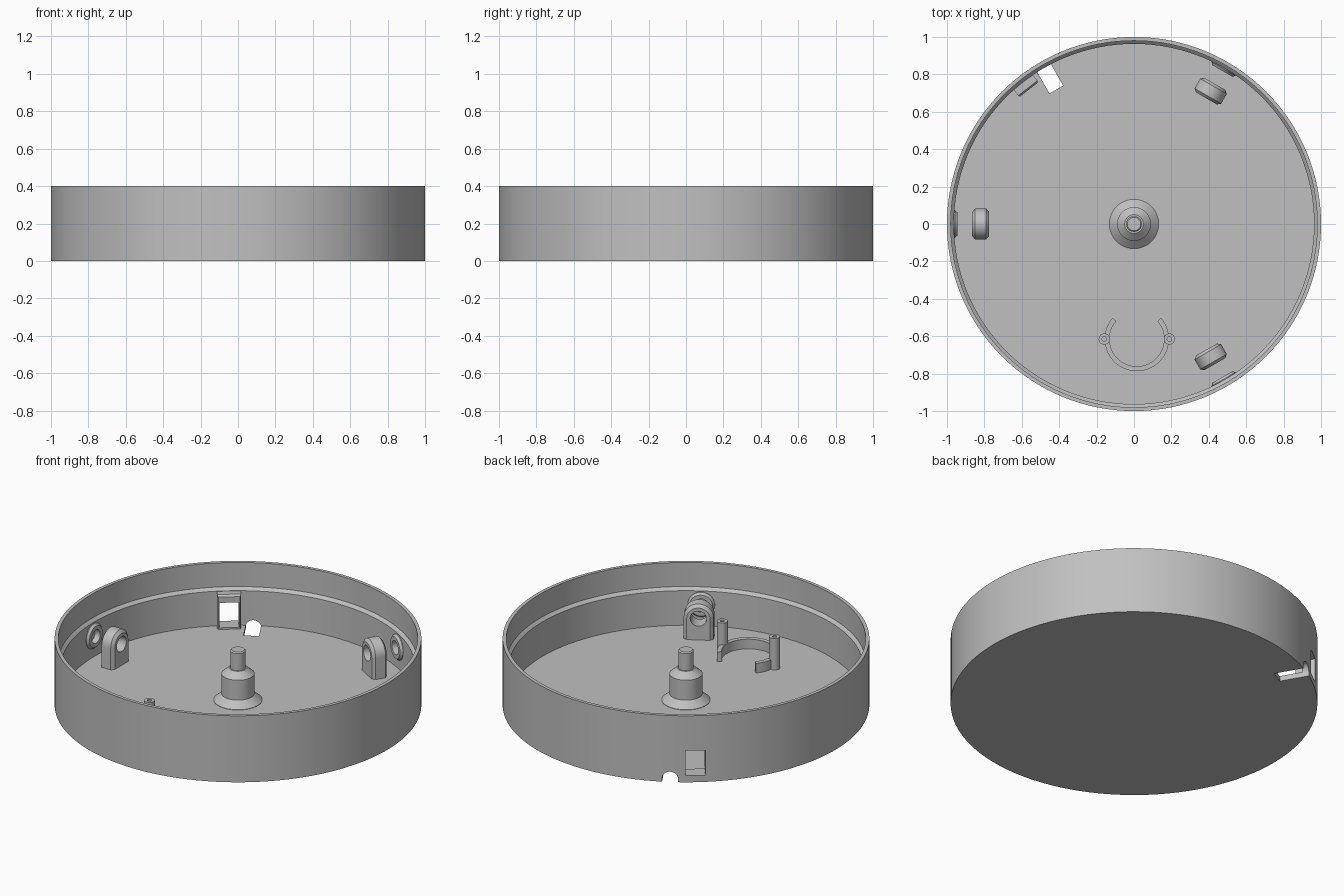
import bpy
import bmesh
from math import cos, sin, pi, radians
from mathutils import Matrix

if "Cube" in bpy.data.objects:
    bpy.data.objects.remove(bpy.data.objects["Cube"], do_unlink=True)

grey = bpy.data.materials.new("plain grey")
grey.use_nodes = True
COLOUR = (0.53, 0.53, 0.53, 1)
grey.diffuse_color = COLOUR
grey.node_tree.nodes["Principled BSDF"].inputs["Base Color"].default_value = COLOUR


def loft(name, rings, turn=0, shift=(0, 0, 0)):
    """Bridge closed rings of points, cap both ends, then turn about z."""
    bm = bmesh.new()
    loops = [[bm.verts.new(p) for p in ring] for ring in rings]
    for a, b in zip(loops, loops[1:]):
        for i in range(len(a)):
            j = (i + 1) % len(a)
            bm.faces.new((a[i], a[j], b[j], b[i]))
    bm.faces.new(loops[0])
    bm.faces.new(loops[-1])
    bmesh.ops.recalc_face_normals(bm, faces=bm.faces)
    bm.transform(Matrix.Translation(shift) @ Matrix.Rotation(radians(turn), 4, 'Z'))
    mesh = bpy.data.meshes.new(name)
    bm.to_mesh(mesh)
    bm.free()
    mesh.materials.append(grey)
    ob = bpy.data.objects.new(name, mesh)
    bpy.context.collection.objects.link(ob)
    return ob


def circle(r, z, n=48):
    return [(r * cos(2 * pi * i / n), r * sin(2 * pi * i / n), z) for i in range(n)]


def disc(x, r, z, n=32):
    """Circle facing along x."""
    return [(x, r * cos(2 * pi * i / n), z + r * sin(2 * pi * i / n)) for i in range(n)]


def arch(x, half, centre, base, n=20):
    """Round-topped outline facing along x."""
    top = [(x, half * cos(pi * i / n), centre + half * sin(pi * i / n)) for i in range(n + 1)]
    return top + [(x, -half, base), (x, half, base)]


def rect(x, half, low, high):
    return [(x, -half, low), (x, half, low), (x, half, high), (x, -half, high)]


def cut(ob, cutter):
    cutter.hide_render = True
    mod = ob.modifiers.new("cut", 'BOOLEAN')
    mod.operation = 'DIFFERENCE'
    mod.solver = 'EXACT'
    mod.object = cutter
    bpy.context.view_layer.objects.active = ob
    bpy.ops.object.modifier_apply(modifier=mod.name)
    bpy.data.objects.remove(cutter, do_unlink=True)


FLOOR = 0.03
AXLE = 0.158
parts = []

# Round tray with a sloped ledge inside the wall
tray = loft("tray", [circle(r, z, 128) for r, z in
                     [(1, 0), (1, 0.4), (0.98, 0.4), (0.98, 0.255), (0.963, 0.238), (0.963, FLOOR)]])
parts.append(tray)

# Stepped centre post
parts.append(loft("centre_post", [circle(r, z) for r, z in
                                  [(0.132, FLOOR - 0.01), (0.132, FLOOR + 0.002), (0.09, 0.07),
                                   (0.09, 0.19), (0.05, 0.225), (0.042, 0.225),
                                   (0.042, 0.328), (0.036, 0.334)]]))

# Three axle brackets, each facing a socket ring on the wall
for label, angle in (("right", 180), ("back", 60), ("front", -60)):
    bracket = loft(label + "_bracket",
                   [arch(x, half, AXLE, FLOOR - 0.01) for x, half in
                    [(0.775, 0.064), (0.79, 0.082), (0.85, 0.082), (0.865, 0.064)]], angle)
    cut(bracket, loft("hole", [disc(0.7, 0.045, AXLE), disc(0.9, 0.045, AXLE)], angle))
    socket = loft(label + "_socket", [disc(x, r, AXLE) for x, r in
                                      [(0.972, 0.074), (0.958, 0.074), (0.945, 0.063)]], angle)
    for ob in (socket, tray):
        cut(ob, loft("hole", [disc(0.9, 0.04, AXLE), disc(0.98, 0.04, AXLE)], angle))
    parts += [bracket, socket]

# Plug housing with an opening through the wall
PLUG = 128
housing = loft("plug_housing", [rect(x, half, FLOOR - 0.01, top) for x, half, top in
                                [(0.912, 0.06, 0.225), (0.922, 0.065, 0.236), (0.97, 0.065, 0.236)]], PLUG)
for ob in (housing, tray):
    cut(ob, loft("opening", [rect(0.85, 0.054, 0.04, 0.19), rect(1.1, 0.054, 0.04, 0.19)], PLUG))
parts.append(housing)

# Round-topped cable slot through floor and wall
cut(tray, loft("slot", [arch(0.83, 0.044, 0.018, -0.1), arch(1.1, 0.044, 0.018, -0.1)], 120))

# Open ring clip with two screw posts
CLIP = (0.015, -0.615, 0)
arc = []
for i in range(41):
    a = radians(139 + i * (262 / 40))
    arc.append([(r * cos(a), r * sin(a), z) for r, z in
                [(0.146, FLOOR - 0.01), (0.172, FLOOR - 0.01), (0.172, 0.088), (0.146, 0.088)]])
parts.append(loft("ring_clip", arc, 0, CLIP))
for label, side in (("left", 1), ("right", -1)):
    parts.append(loft(label + "_screw_post", [circle(r, z, 24) for r, z in
                                              [(0.03, FLOOR - 0.01), (0.03, 0.22), (0.012, 0.22), (0.012, 0.1)]],
                      0, (CLIP[0] + side * 0.174, CLIP[1], 0)))

# Smooth round surfaces, keep edges sharp
bpy.ops.object.select_all(action='DESELECT')
for ob in parts:
    ob.select_set(True)
    bpy.context.view_layer.objects.active = ob
bpy.ops.object.shade_smooth_by_angle(angle=radians(30))
